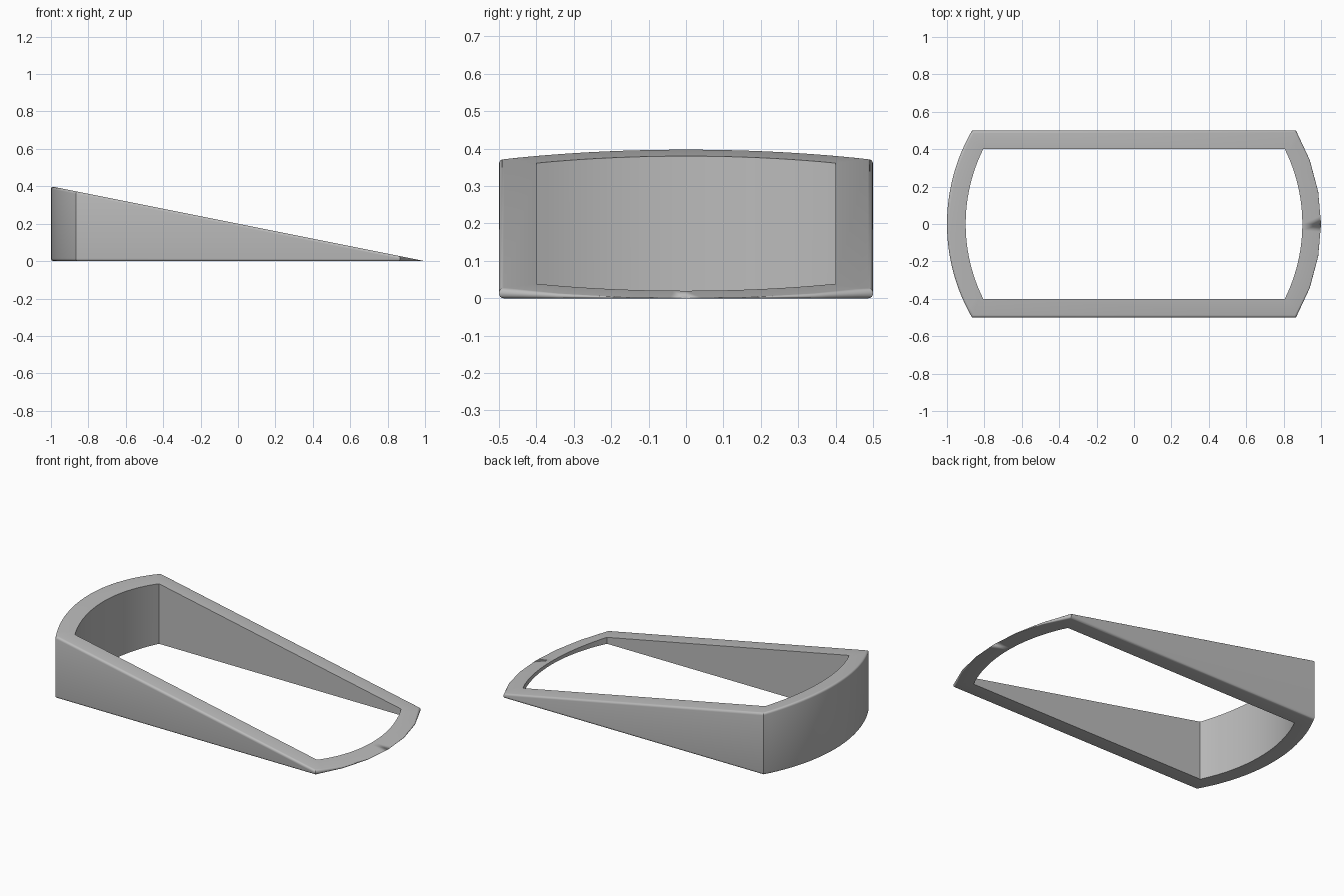
import bpy, bmesh
from math import sin, cos, asin, pi

cube = bpy.data.objects.get("Cube")
if cube:
    bpy.data.objects.remove(cube)

SEGMENTS = 24      # steps along each rounded end
COARSE = 6         # facets on the thin end's outer wall
BEVEL = 0.014
BEVEL_STEPS = 4


def slope(x):
    return 0.2 * (1 - x)


def arc(radius, half_width, steps):
    """Points of the +x rounded end, resampled to SEGMENTS steps."""
    limit = asin(half_width / radius)
    points = []
    for i in range(SEGMENTS + 1):
        t = i / SEGMENTS * steps
        k = min(int(t), steps - 1)
        f = t - k
        a, b = (limit * (2 * j / steps - 1) for j in (k, k + 1))
        points.append((radius * (cos(a) * (1 - f) + cos(b) * f),
                       radius * (sin(a) * (1 - f) + sin(b) * f)))
    return points


def outline(radius, half_width, coarse):
    thin = arc(radius, half_width, COARSE if coarse else SEGMENTS)
    thick = arc(radius, half_width, SEGMENTS)
    return thin + [(-x, -y) for x, y in thick]


bm = bmesh.new()
outer = outline(1, 0.5, True)
inset = outline(1 - BEVEL, 0.5 - BEVEL, True)
inner = outline(0.9, 0.4, False)


def rounded_ring(angle, top):
    """One ring of the rounded outer edge; the rounding shrinks at the thin end."""
    ring = []
    for (ox, oy), (ix, iy) in zip(outer, inset):
        scale = min(1, slope(ox) / (2.2 * BEVEL))
        f = (1 - cos(angle)) * scale
        x, y = ox + (ix - ox) * f, oy + (iy - oy) * f
        drop = BEVEL * scale * (1 - sin(angle))
        z = slope(x) - drop if top else drop
        ring.append(bm.verts.new((x, y, z)))
    return ring


# Cross-section rings: inner wall, top with rounded edge, outer wall, underside
angles = [pi / 2 * i / BEVEL_STEPS for i in range(BEVEL_STEPS + 1)]
rings = [[bm.verts.new((x, y, 0)) for x, y in inner],
         [bm.verts.new((x, y, slope(x))) for x, y in inner]]
rings += [rounded_ring(a, True) for a in reversed(angles)]
rings += [rounded_ring(a, False) for a in angles]

count = len(outer)
for k, ring in enumerate(rings):
    following = rings[(k + 1) % len(rings)]
    for i in range(count):
        j = (i + 1) % count
        bm.faces.new((ring[i], ring[j], following[j], following[i]))

bmesh.ops.remove_doubles(bm, verts=bm.verts[:], dist=0.00005)
bmesh.ops.recalc_face_normals(bm, faces=bm.faces[:])
mesh = bpy.data.meshes.new("wedge_frame")
bm.to_mesh(mesh)
bm.free()

frame = bpy.data.objects.new("wedge_frame", mesh)
bpy.context.collection.objects.link(frame)

# Plain grey finish
grey = bpy.data.materials.new("plain_grey")
grey.use_nodes = True
colour = (0.5, 0.5, 0.5, 1)
grey.diffuse_color = colour
grey.node_tree.nodes["Principled BSDF"].inputs["Base Color"].default_value = colour
mesh.materials.append(grey)

bpy.context.view_layer.objects.active = frame
frame.select_set(True)
bpy.ops.object.shade_smooth_by_angle(angle=pi / 6)
